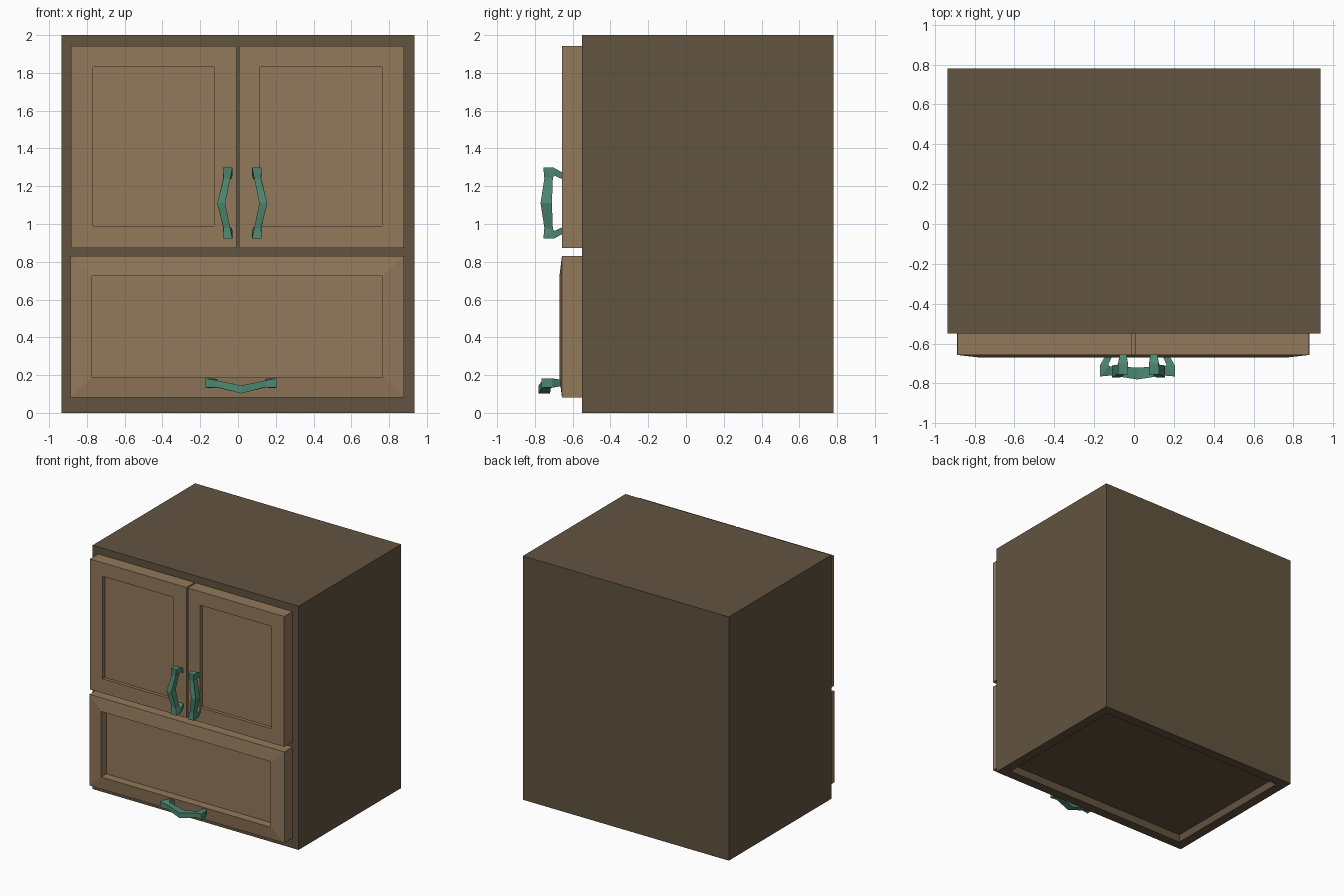
import bpy, bmesh
from mathutils import Vector

if "Cube" in bpy.data.objects:
    bpy.data.objects.remove(bpy.data.objects["Cube"])


def material(name, rgb):
    m = bpy.data.materials.new(name)
    m.diffuse_color = (*rgb, 1)
    m.use_nodes = True
    m.node_tree.nodes["Principled BSDF"].inputs["Base Color"].default_value = m.diffuse_color
    return m


DARK = material("dark_wood", (0.122, 0.087, 0.051))
LIGHT = material("light_wood", (0.29, 0.19, 0.105))
GREEN = material("green_metal", (0.075, 0.25, 0.165))


def loft(name, rings, mat):
    """Skin a list of four-cornered rings and cap both ends."""
    bm = bmesh.new()
    rows = [[bm.verts.new(p) for p in ring] for ring in rings]
    for a, b in zip(rows, rows[1:]):
        for i in range(4):
            j = (i + 1) % 4
            bm.faces.new((a[i], a[j], b[j], b[i]))
    bm.faces.new(rows[0])
    bm.faces.new(rows[-1])
    bmesh.ops.recalc_face_normals(bm, faces=bm.faces)
    mesh = bpy.data.meshes.new(name)
    bm.to_mesh(mesh)
    bm.free()
    mesh.materials.append(mat)
    ob = bpy.data.objects.new(name, mesh)
    bpy.context.collection.objects.link(ob)
    return ob


def rect_xz(x0, x1, z0, z1, y):
    return [(x0, y, z0), (x1, y, z0), (x1, y, z1), (x0, y, z1)]


def rect_xy(inset, z):
    x, y0, y1 = 0.935 - inset, -0.55 + inset, 0.78 - inset
    return [(-x, y0, z), (x, y0, z), (x, y1, z), (-x, y1, z)]


def framed_panel(name, outer, inner, y_edge, y_lip, y_panel):
    loft(name, [rect_xz(*outer, -0.55), rect_xz(*outer, y_edge),
                rect_xz(*inner, y_lip), rect_xz(*inner, y_panel)], LIGHT)


# Handle half profile: outer (along, out), inner (along, out), half width, bow
HALF = [
    ((0.160, -0.005), (0.125, -0.005), 0.017, 0),
    ((0.188, 0.045), (0.146, 0.040), 0.024, 0),
    ((0.188, 0.100), (0.142, 0.046), 0.025, 0),
    ((0.130, 0.095), (0.135, 0.050), 0.018, 0.004),
]
MIDDLE = ((0, 0.115), (0, 0.055), 0.021, 0.034)


def handle(name, centre, along, bow_dir):
    c, u, w, out = Vector(centre), Vector(along), Vector(bow_dir), Vector((0, -1, 0))

    def ring(section, s):
        (oa, od), (ia, idp), hw, bow = section
        return [c + u * a * s + out * d + w * (bow + k)
                for a, d, k in ((oa, od, -hw), (oa, od, hw), (ia, idp, hw), (ia, idp, -hw))]

    rings = [ring(s, 1) for s in HALF] + [ring(MIDDLE, 1)]
    rings += [ring(s, -1) for s in reversed(HALF)]
    loft(name, rings, GREEN)


# Cabinet body with a shallow recess underneath
loft("cabinet_body", [rect_xy(0, 2), rect_xy(0, 0),
                      rect_xy(0.08, 0), rect_xy(0.08, 0.065)], DARK)

# Two doors with recessed panels
framed_panel("left_door", (-0.885, -0.009, 0.872, 1.942),
             (-0.768, -0.127, 0.99, 1.83), -0.657, -0.657, -0.63)
framed_panel("right_door", (0.004, 0.879, 0.872, 1.942),
             (0.117, 0.763, 0.99, 1.83), -0.657, -0.657, -0.63)

# Drawer front with a raised lip and a deep panel
framed_panel("drawer_front", (-0.888, 0.88, 0.082, 0.83),
             (-0.773, 0.765, 0.187, 0.725), -0.657, -0.67, -0.602)

# Handles
handle("left_door_handle", (-0.055, -0.655, 1.11), (0, 0, 1), (-1, 0, 0))
handle("right_door_handle", (0.1, -0.655, 1.11), (0, 0, 1), (1, 0, 0))
handle("drawer_handle", (0.017, -0.665, 0.158), (1, 0, 0), (0, 0, -1))
